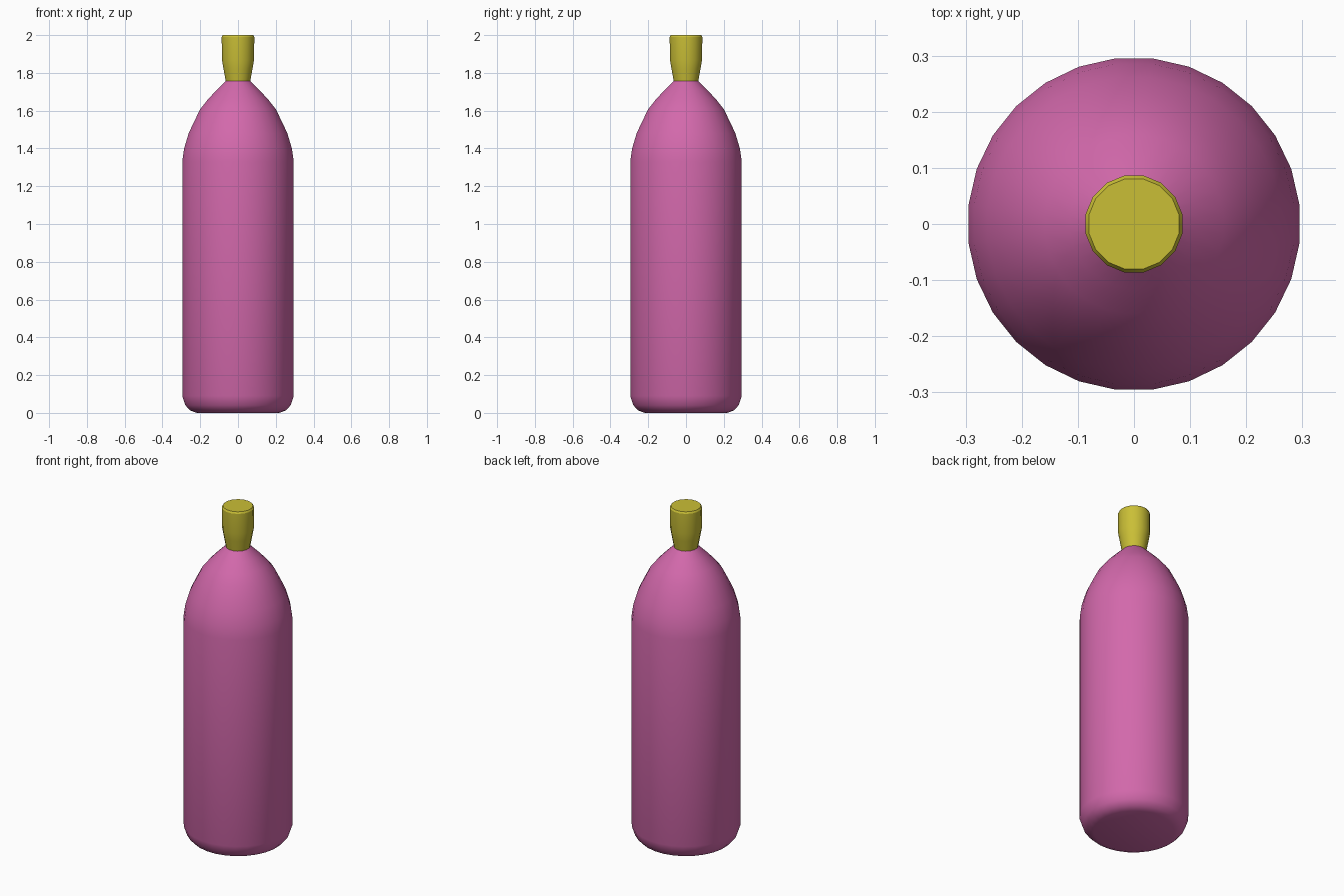
import bpy, bmesh, math

cube = bpy.data.objects.get("Cube")
if cube:
    bpy.data.objects.remove(cube, do_unlink=True)


def material(name, rgb):
    m = bpy.data.materials.new(name)
    m.use_nodes = True
    m.diffuse_color = (*rgb, 1)
    m.node_tree.nodes["Principled BSDF"].inputs["Base Color"].default_value = (*rgb, 1)
    return m


def lathe(name, profile, sides, mat, smooth_angle):
    """Closed solid of revolution from (radius, height) points."""
    bm = bmesh.new()
    rings = []
    for r, z in profile:
        angles = [2 * math.pi * (i + 0.5) / sides for i in range(sides)]
        rings.append([bm.verts.new((r * math.cos(a), r * math.sin(a), z)) for a in angles])
    for low, high in zip(rings, rings[1:]):
        for i in range(sides):
            j = (i + 1) % sides
            bm.faces.new((low[i], low[j], high[j], high[i]))
    bm.faces.new(rings[0][::-1])
    bm.faces.new(rings[-1])
    mesh = bpy.data.meshes.new(name)
    bm.to_mesh(mesh)
    bm.free()
    mesh.materials.append(mat)
    obj = bpy.data.objects.new(name, mesh)
    bpy.context.collection.objects.link(obj)
    bpy.ops.object.select_all(action="DESELECT")
    obj.select_set(True)
    bpy.context.view_layer.objects.active = obj
    bpy.ops.object.shade_smooth_by_angle(angle=math.radians(smooth_angle))
    return obj


pink = material("pink", (0.65, 0.14, 0.41))
yellow = material("yellow", (0.59, 0.52, 0.037))

# Bottle body: rounded base, straight wall, domed shoulder, narrow neck
lathe("bottle_body", [
    (0.22, 0), (0.255, 0.013), (0.28, 0.04), (0.297, 0.09),
    (0.297, 1.33), (0.287, 1.4), (0.263, 1.48), (0.235, 1.54),
    (0.2, 1.61), (0.16, 1.66), (0.115, 1.708), (0.065, 1.757),
], 28, pink, 40)

# Stopper: tapered below, straight above, with a small rim bevel
lathe("stopper", [
    (0.065, 1.75), (0.078, 1.82), (0.087, 1.87), (0.088, 1.99), (0.082, 2),
], 16, yellow, 30)
